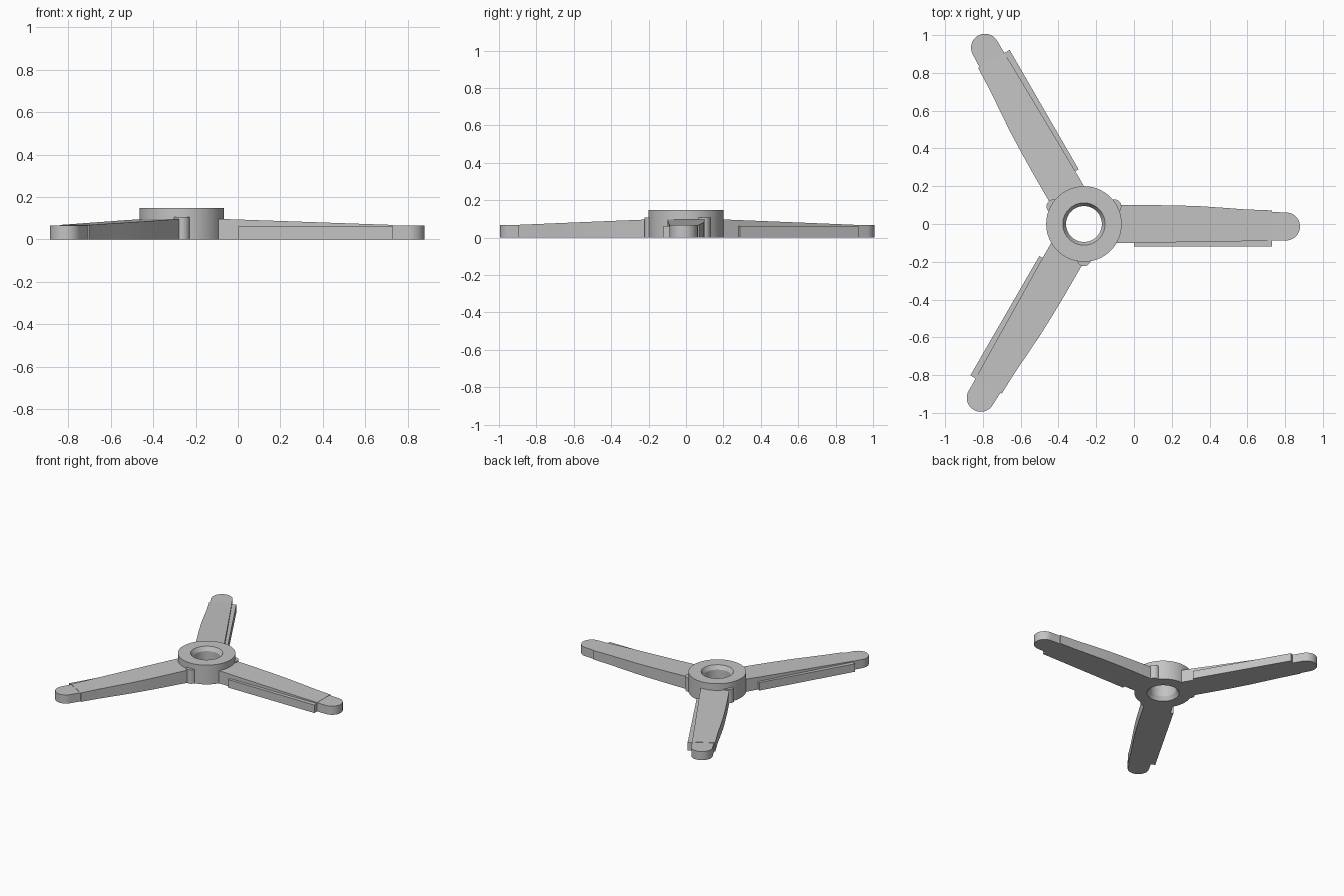
import bpy, bmesh, math
from mathutils import Matrix

cube = bpy.data.objects.get("Cube")
if cube:
    bpy.data.objects.remove(cube, do_unlink=True)

HUB = Matrix.Translation((-0.265, 0, 0))

grey = bpy.data.materials.new("plain grey")
grey.use_nodes = True
grey.diffuse_color = (0.55, 0.55, 0.55, 1)
grey.node_tree.nodes["Principled BSDF"].inputs["Base Color"].default_value = (0.55, 0.55, 0.55, 1)


def finish(name, bm, matrix):
    bmesh.ops.recalc_face_normals(bm, faces=bm.faces)
    mesh = bpy.data.meshes.new(name)
    bm.to_mesh(mesh)
    bm.free()
    mesh.materials.append(grey)
    obj = bpy.data.objects.new(name, mesh)
    bpy.context.collection.objects.link(obj)
    obj.matrix_world = matrix
    bpy.ops.object.select_all(action="DESELECT")
    obj.select_set(True)
    bpy.context.view_layer.objects.active = obj
    bpy.ops.object.shade_smooth_by_angle(angle=math.radians(25))


def slab(name, outline, top, matrix):
    """Extrude a flat outline from the ground up to the height top(x)."""
    bm = bmesh.new()
    base = bm.faces.new([bm.verts.new((x, y, 0)) for x, y in outline])
    lifted = bmesh.ops.extrude_face_region(bm, geom=[base], use_keep_orig=True)
    for v in lifted["geom"]:
        if isinstance(v, bmesh.types.BMVert):
            v.co.z = top(v.co.x)
    finish(name, bm, matrix)


def arc(cx, cy, r, start, end, steps):
    angles = [math.radians(start + (end - start) * i / steps) for i in range(steps + 1)]
    return [(cx + r * math.cos(a), cy + r * math.sin(a)) for a in angles]


# Hub: chamfered ring turned around the vertical axis
profile = [(0.2, 0), (0.2, 0.147), (0.112, 0.147), (0.095, 0.117), (0.095, 0.03), (0.112, 0)]
bm = bmesh.new()
verts = [bm.verts.new((r, 0, z)) for r, z in profile]
edges = [bm.edges.new((verts[i - 1], verts[i])) for i in range(len(verts))]
bmesh.ops.spin(bm, geom=verts + edges, axis=(0, 0, 1), cent=(0, 0, 0),
               angle=math.tau, steps=64, use_merge=True)
bmesh.ops.remove_doubles(bm, verts=bm.verts, dist=0.0001)
finish("hub_ring", bm, HUB)

# Outlines of one arm, pointing along +x from the hub centre
blade = [(0.15, -0.1), (0.265, -0.1), (0.92, -0.09), (0.995, -0.088), (0.995, 0.072),
         (0.86, 0.077), (0.75, 0.085), (0.62, 0.094), (0.5, 0.098), (0.36, 0.1), (0.15, 0.1)]
ledge = [(0.265, -0.12), (0.995, -0.12), (0.995, -0.08), (0.265, -0.08)]
tip = [(0.93, -0.088)] + arc(1.07, -0.013, 0.074, -90, 90, 20) + [(0.93, 0.066)]
post = arc(0.185, 0, 0.038, 0, 345, 23)

# Three arms, with a small round post between each pair
for i, side in enumerate(("left", "back", "front")):
    turn = HUB @ Matrix.Rotation(math.radians(120 * i), 4, "Z")
    slab(f"{side}_arm_blade", blade, lambda x: 0.097 - 0.035 * (x - 0.17), turn)
    slab(f"{side}_arm_ledge", ledge, lambda x: 0.061, turn)
    slab(f"{side}_arm_tip", tip, lambda x: 0.066, turn)
    slab(f"{side}_post", post, lambda x: 0.106, turn @ Matrix.Rotation(math.radians(30), 4, "Z"))
